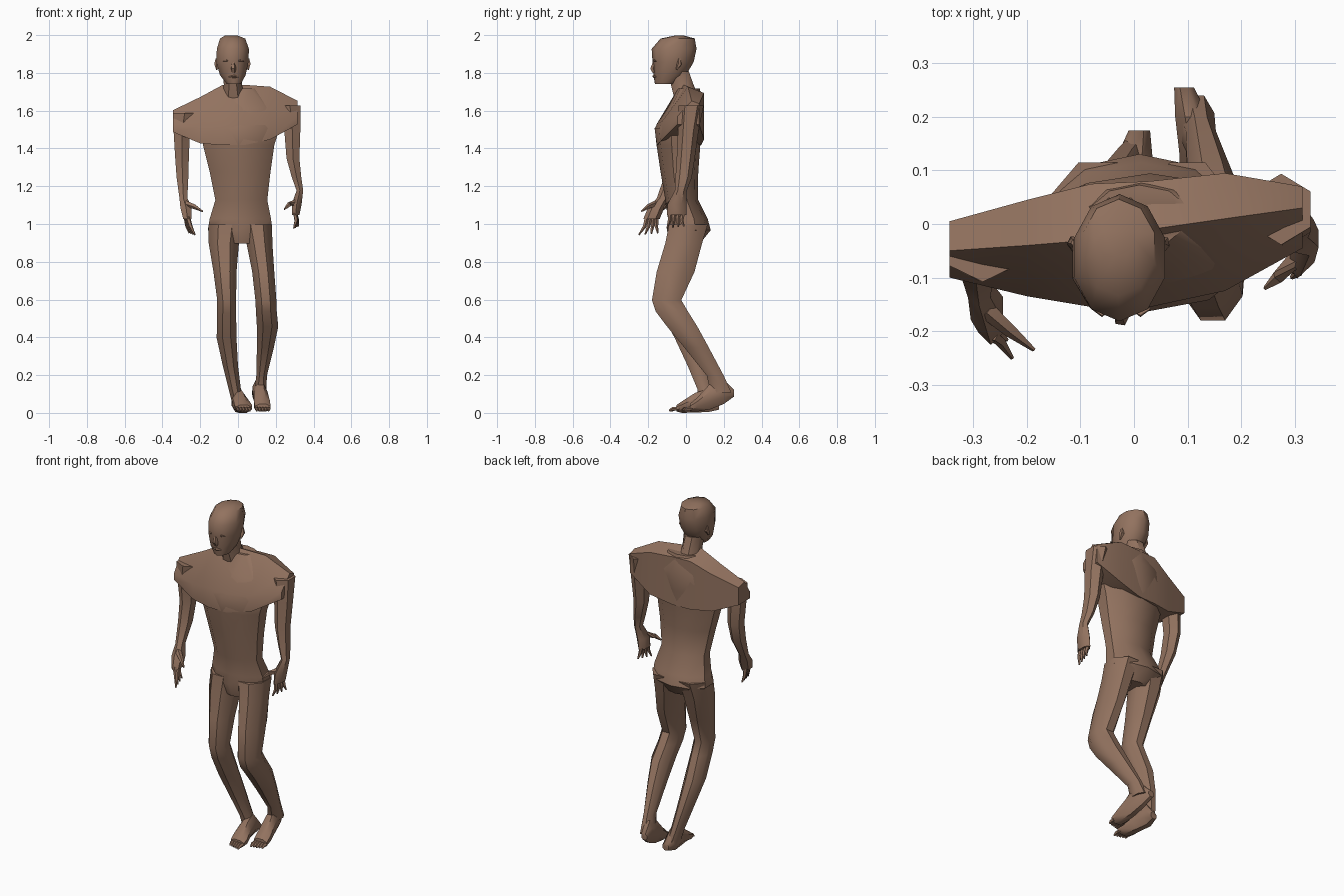
import bpy, bmesh, math
from mathutils import Vector

skin = bpy.data.materials.new("brown_skin")
skin.diffuse_color = (0.29, 0.17, 0.115, 1)


def finish(name, rings):
    """Skin a list of equal-sized point rings into a closed, smooth-shaded solid."""
    bm = bmesh.new()
    loops = [[bm.verts.new(p) for p in ring] for ring in rings]
    n = len(loops[0])
    for a, b in zip(loops, loops[1:]):
        for i in range(n):
            j = (i + 1) % n
            bm.faces.new((a[i], a[j], b[j], b[i]))
    bm.faces.new(loops[0][::-1])
    bm.faces.new(loops[-1])
    bmesh.ops.recalc_face_normals(bm, faces=bm.faces)
    mesh = bpy.data.meshes.new(name)
    bm.to_mesh(mesh)
    bm.free()
    obj = bpy.data.objects.new(name, mesh)
    bpy.context.collection.objects.link(obj)
    mesh.materials.append(skin)
    bpy.ops.object.select_all(action='DESELECT')
    obj.select_set(True)
    bpy.context.view_layer.objects.active = obj
    bpy.ops.object.shade_smooth_by_angle(angle=math.radians(45))
    return obj


def loft(name, rows, axis="z", n=8):
    """Rows are (position on axis, low/high of first cross axis, low/high of second)."""
    rings = []
    k = math.cos(math.pi / n)
    for t, a0, a1, b0, b1 in rows:
        ring = []
        for i in range(n):
            ang = 2 * math.pi * (i + 0.5) / n
            a = (a0 + a1) / 2 + (a1 - a0) / 2 * math.cos(ang) / k
            b = (b0 + b1) / 2 + (b1 - b0) / 2 * math.sin(ang) / k
            ring.append({"z": (a, b, t), "y": (a, t, b), "x": (t, a, b)}[axis])
        rings.append(ring)
    return finish(name, rings)


def spike(name, points, radii, n=5):
    """Tapered digit following a short path."""
    pts = [Vector(p) for p in points]
    rings = []
    for i, p in enumerate(pts):
        d = (pts[min(i + 1, len(pts) - 1)] - pts[max(i - 1, 0)]).normalized()
        u = d.orthogonal().normalized()
        v = d.cross(u)
        rings.append([p + radii[i] * (u * math.cos(2 * math.pi * s / n) + v * math.sin(2 * math.pi * s / n))
                      for s in range(n)])
    return finish(name, rings)


# Trunk from hips to neck base
loft("torso", [
    (0.90, -0.08, 0.12, -0.08, 0.07), (0.97, -0.16, 0.18, -0.095, 0.125),
    (1.03, -0.15, 0.175, -0.09, 0.11), (1.13, -0.12, 0.155, -0.105, 0.06),
    (1.28, -0.15, 0.172, -0.13, 0.06), (1.42, -0.185, 0.192, -0.15, 0.07),
    (1.51, -0.20, 0.22, -0.16, 0.08), (1.62, -0.16, 0.22, -0.09, 0.09),
    (1.72, -0.08, 0.10, -0.04, 0.07)], n=10)

# Shoulder girdle: x, front y, top y, back y, bottom z, top z
girdle = [(-0.345, -0.10, -0.05, 0.005, 1.49, 1.605), (-0.20, -0.135, -0.04, 0.045, 1.43, 1.675),
          (-0.08, -0.155, -0.03, 0.075, 1.42, 1.74), (0.03, -0.155, -0.01, 0.08, 1.42, 1.74),
          (0.17, -0.125, 0.01, 0.095, 1.45, 1.73), (0.315, -0.045, 0.03, 0.07, 1.53, 1.655)]
finish("shoulders", [[(x, f, b), (x, f, b + 0.35 * (t - b)), (x, m, t),
                      (x, r, t - 0.12 * (t - b)), (x, r, b)] for x, f, m, r, b, t in girdle])

# Neck and head
loft("neck", [(1.66, -0.09, 0.04, -0.06, 0.075), (1.74, -0.075, 0.02, -0.08, 0.04),
              (1.81, -0.08, 0.025, -0.09, 0.015)])
loft("head", [
    (1.745, -0.06, 0.015, -0.162, -0.06), (1.79, -0.095, 0.04, -0.168, -0.005),
    (1.86, -0.115, 0.055, -0.172, 0.035), (1.93, -0.112, 0.058, -0.176, 0.05),
    (1.985, -0.095, 0.038, -0.13, 0.042), (2.0, -0.07, 0.0, -0.06, -0.01)], n=10)
spike("nose", [(-0.027, -0.163, 1.875), (-0.024, -0.176, 1.825), (-0.024, -0.168, 1.805)],
      [0.006, 0.015, 0.010])
spike("lips", [(-0.05, -0.16, 1.782), (-0.022, -0.17, 1.785), (0.005, -0.16, 1.782)],
      [0.003, 0.009, 0.003])
for side, x in (("left", -0.06), ("right", 0.012)):
    spike(side + "_eye", [(x - 0.018, -0.158, 1.865), (x, -0.168, 1.868), (x + 0.018, -0.158, 1.865)],
          [0.002, 0.006, 0.002])
for side, x in (("left", -0.112), ("right", 0.054)):
    spike(side + "_ear", [(x, -0.05, 1.82), (x, -0.035, 1.85), (x, -0.035, 1.88)],
          [0.004, 0.014, 0.006])

# Arms, with palms at the lower end
loft("left_arm", [
    (1.59, -0.345, -0.22, -0.10, 0.005), (1.48, -0.34, -0.255, -0.095, 0.0),
    (1.36, -0.333, -0.26, -0.085, 0.005), (1.25, -0.325, -0.263, -0.11, -0.025),
    (1.14, -0.31, -0.268, -0.15, -0.095), (1.09, -0.305, -0.245, -0.195, -0.12),
    (1.03, -0.29, -0.245, -0.22, -0.145)], n=6)
loft("right_arm", [
    (1.63, 0.22, 0.33, -0.03, 0.085), (1.50, 0.245, 0.33, -0.035, 0.06),
    (1.35, 0.257, 0.325, -0.043, 0.04), (1.25, 0.285, 0.335, -0.05, 0.025),
    (1.18, 0.31, 0.345, -0.055, 0.0), (1.11, 0.285, 0.337, -0.09, -0.005),
    (1.05, 0.285, 0.325, -0.095, -0.005)], n=6)

# Fingers and thumbs
for i in range(4):
    f = i / 3
    y = -0.207 + 0.05 * f
    spike(f"left_finger_{i + 1}", [(-0.265 - 0.012 * f, y, 1.04), (-0.25 - 0.02 * f, y - 0.012 + 0.012 * f, 0.99),
                                   (-0.228 - 0.03 * f, -0.25 + 0.1 * f, 0.945 + 0.01 * f)], [0.012, 0.010, 0.004])
    y = -0.083 + 0.065 * f
    spike(f"right_finger_{i + 1}", [(0.303, y, 1.06), (0.308 + 0.006 * f, y - 0.005, 1.02),
                                    (0.295 + 0.025 * f, -0.1 + 0.09 * f, 0.98 + 0.01 * f)], [0.012, 0.010, 0.004])
spike("left_thumb", [(-0.275, -0.16, 1.11), (-0.23, -0.20, 1.095), (-0.187, -0.235, 1.07)],
      [0.018, 0.013, 0.004])
spike("right_thumb", [(0.305, -0.06, 1.12), (0.27, -0.10, 1.105), (0.245, -0.12, 1.08)],
      [0.018, 0.013, 0.004])

# Legs
loft("left_leg", [
    (1.00, -0.155, 0.02, -0.09, 0.115), (0.90, -0.155, 0.005, -0.10, 0.08),
    (0.75, -0.13, -0.008, -0.13, 0.03), (0.60, -0.11, -0.01, -0.152, -0.025),
    (0.53, -0.11, -0.01, -0.13, 0.005), (0.40, -0.113, -0.008, -0.06, 0.06),
    (0.25, -0.08, 0.0, 0.01, 0.11), (0.13, -0.05, 0.015, 0.06, 0.14),
    (0.05, -0.03, 0.03, 0.07, 0.16)])
loft("right_leg", [
    (1.00, 0.02, 0.18, -0.09, 0.115), (0.90, 0.045, 0.182, -0.11, 0.085),
    (0.75, 0.075, 0.192, -0.155, 0.045), (0.60, 0.092, 0.203, -0.18, -0.025),
    (0.54, 0.095, 0.205, -0.16, 0.01), (0.46, 0.10, 0.213, -0.10, 0.06),
    (0.35, 0.10, 0.19, -0.01, 0.12), (0.20, 0.097, 0.153, 0.11, 0.20),
    (0.11, 0.085, 0.15, 0.13, 0.24)])

# Feet: left flat, right with raised heel
loft("left_foot", [
    (0.175, -0.01, 0.03, 0.02, 0.06), (0.12, -0.035, 0.035, 0.008, 0.13),
    (0.05, -0.025, 0.05, 0.005, 0.11), (-0.02, -0.02, 0.073, 0.003, 0.065),
    (-0.05, -0.012, 0.073, 0.01, 0.045)], axis="y")
loft("right_foot", [
    (0.255, 0.075, 0.112, 0.09, 0.125), (0.20, 0.077, 0.14, 0.05, 0.18),
    (0.13, 0.085, 0.155, 0.022, 0.16), (0.06, 0.085, 0.17, 0.01, 0.085),
    (0.02, 0.09, 0.172, 0.01, 0.05)], axis="y")

# Toes
for side, x0, y0 in (("left", 0.0, -0.035), ("right", 0.10, 0.03)):
    for i in range(5):
        inner = i if side == "left" else 4 - i
        x = x0 + 0.0155 * i
        spike(f"{side}_toe_{i + 1}", [(x, y0, 0.025), (x, y0 - 0.025 - 0.003 * inner, 0.024),
                                      (x, y0 - 0.038 - 0.004 * inner, 0.014)], [0.012, 0.010, 0.005])

# Rest the soles on the ground
bpy.context.view_layer.update()
low = min((o.matrix_world @ v.co).z for o in bpy.data.objects for v in o.data.vertices)
for o in bpy.data.objects:
    o.location.z -= low
